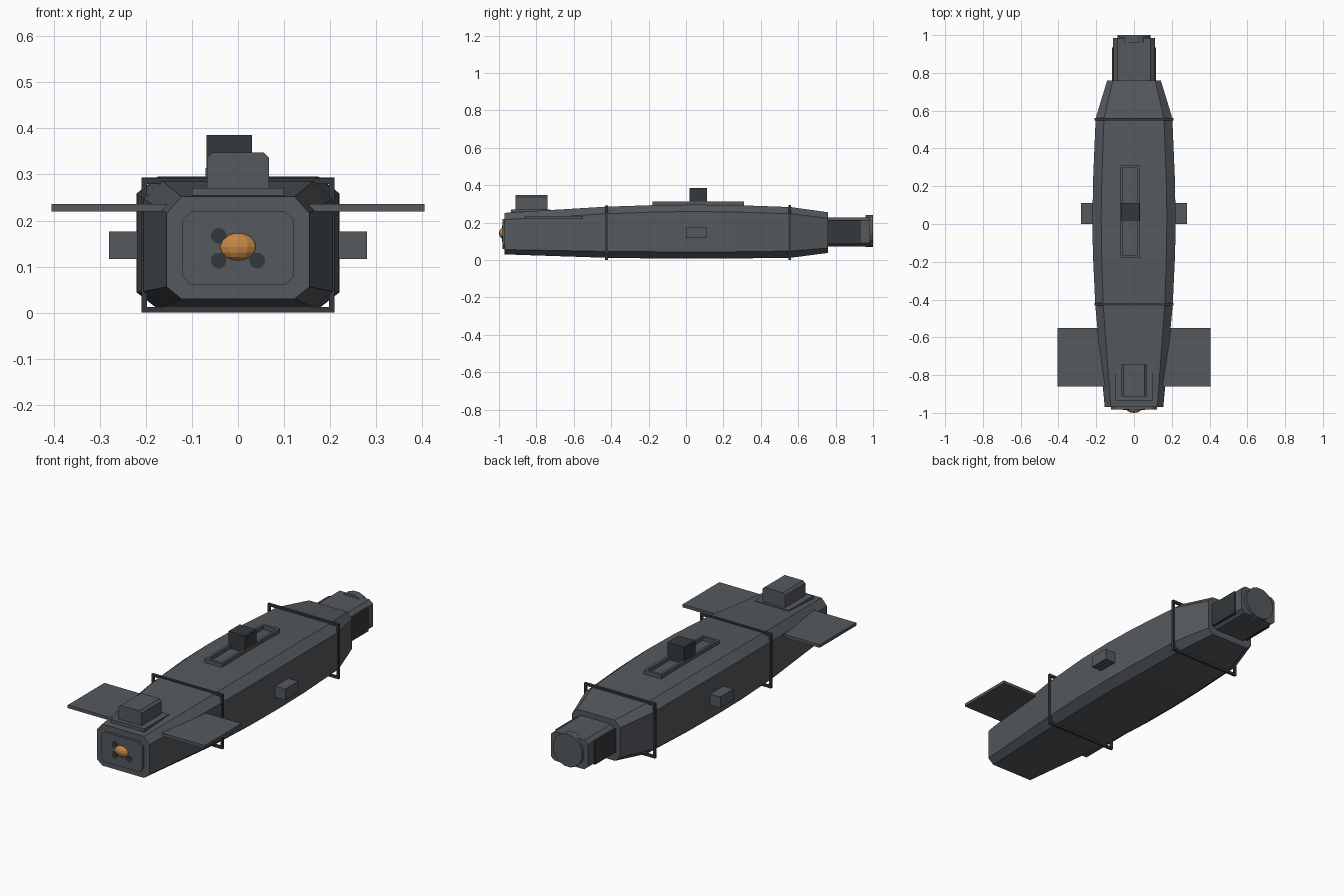
import bpy
import bmesh
import math

if "Cube" in bpy.data.objects:
    bpy.data.objects.remove(bpy.data.objects["Cube"])


def material(name, rgb):
    m = bpy.data.materials.new(name)
    m.diffuse_color = (*rgb, 1)
    m.use_nodes = True
    m.node_tree.nodes["Principled BSDF"].inputs["Base Color"].default_value = m.diffuse_color
    return m


HULL = material("hull_grey", (0.09, 0.10, 0.11))
DARK = material("dark_grey", (0.035, 0.04, 0.043))
ORANGE = material("orange", (0.55, 0.24, 0.06))


def finish(name, bm, mat):
    bmesh.ops.recalc_face_normals(bm, faces=bm.faces)
    me = bpy.data.meshes.new(name)
    bm.to_mesh(me)
    bm.free()
    me.materials.append(mat)
    ob = bpy.data.objects.new(name, me)
    bpy.context.collection.objects.link(ob)
    return ob


def octagon(w, z0, z1, cx, ct, cb):
    """Chamfered rectangle in x, z: cx wide chamfers, ct / cb high at top / bottom."""
    half = [(w - cx, z0), (w, z0 + cb), (w, z1 - ct), (w - cx, z1)]
    return half + [(-x, z) for x, z in reversed(half)]


def loft(name, sections, mat=HULL):
    """Skin a list of (y, [(x, z), ...]) sections and cap both ends."""
    bm = bmesh.new()
    rings = [[bm.verts.new((x, y, z)) for x, z in pts] for y, pts in sections]
    n = len(rings[0])
    for a, b in zip(rings, rings[1:]):
        for i in range(n):
            j = (i + 1) % n
            bm.faces.new((a[i], a[j], b[j], b[i]))
    bm.faces.new(rings[0])
    bm.faces.new(rings[-1])
    return finish(name, bm, mat)


def prism(name, pts, y0, y1, mat=HULL):
    return loft(name, [(y0, pts), (y1, pts)], mat)


def box(name, x0, x1, y0, y1, z0, z1, mat=HULL):
    return prism(name, [(x0, z0), (x1, z0), (x1, z1), (x0, z1)], y0, y1, mat)


def disc(name, x, z, r, y0, y1, sides, mat=HULL):
    pts = [(x + r * math.cos(math.tau * (i + .5) / sides),
            z + r * math.sin(math.tau * (i + .5) / sides)) for i in range(sides)]
    return prism(name, pts, y0, y1, mat)


def frame(name, outer, inner, depth, to_xyz, mat):
    """Rectangular ring: outer / inner are (u0, u1, v0, v1), depth is (d0, d1)."""
    bm = bmesh.new()
    rings = []
    for d, (u0, u1, v0, v1) in ((depth[0], outer), (depth[1], outer),
                                (depth[1], inner), (depth[0], inner)):
        rings.append([bm.verts.new(to_xyz(u, v, d))
                      for u, v in ((u0, v0), (u1, v0), (u1, v1), (u0, v1))])
    for k in range(4):
        a, b = rings[k], rings[(k + 1) % 4]
        for i in range(4):
            j = (i + 1) % 4
            bm.faces.new((a[i], a[j], b[j], b[i]))
    return finish(name, bm, mat)


# Main hull: y, half width, bottom, top, chamfer width, top / bottom chamfer height
hull = [(-0.97, 0.155, 0.030, 0.252, 0.032, 0.036, 0.026),
        (-0.43, 0.205, 0.012, 0.285, 0.042, 0.038, 0.034),
        (-0.15, 0.218, 0.008, 0.294, 0.046, 0.037, 0.036),
        (0.05, 0.220, 0.008, 0.296, 0.046, 0.037, 0.036),
        (0.25, 0.216, 0.008, 0.294, 0.046, 0.037, 0.036),
        (0.56, 0.203, 0.012, 0.283, 0.044, 0.036, 0.036),
        (0.76, 0.142, 0.038, 0.255, 0.030, 0.032, 0.026)]
loft("hull", [(y, octagon(*s)) for y, *s in hull])

# Nose plate, lamp and ports
prism("nose_plate", octagon(0.122, 0.06, 0.22, 0.02, 0.02, 0.02), -0.982, -0.96)
for i, (x, z) in enumerate(((-0.042, 0.167), (-0.042, 0.113), (0.042, 0.113))):
    disc(f"nose_port_{i}", x, z, 0.017, -0.985, -0.97, 16, DARK)
bm = bmesh.new()
bmesh.ops.create_uvsphere(bm, u_segments=12, v_segments=8, radius=1)
for v in bm.verts:
    v.co = (v.co.x * 0.042, -0.975 + v.co.y * 0.025, 0.143 + v.co.z * 0.031)
finish("nose_lamp", bm, ORANGE)

# Bow planes and side lugs, mirrored
for side, s in (("left", -1), ("right", 1)):
    a, b = sorted((s * 0.13, s * 0.405))
    box(f"bow_plane_{side}", a, b, -0.86, -0.55, 0.220, 0.236)
    a, b = sorted((s * 0.20, s * 0.28))
    box(f"side_lug_{side}", a, b, 0.0, 0.11, 0.117, 0.176)

# Bow housing on its base plate
box("housing_base", -0.1, 0.1, -0.935, -0.725, 0.24, 0.271)
prism("bow_housing", [(-0.067, 0.26), (0.067, 0.26), (0.067, 0.337), (0.055, 0.348),
                      (-0.055, 0.348), (-0.067, 0.337)], -0.912, -0.74)

# Deck rail frame and the block standing in it
frame("deck_rail", (-0.071, 0.031, -0.18, 0.31), (-0.057, 0.017, -0.166, 0.296),
      (0.285, 0.314), lambda u, v, d: (u, v, d), HULL)
box("deck_block", -0.068, 0.03, 0.018, 0.112, 0.285, 0.386, DARK)

# Straps around the hull
for name, y, top in (("front_strap", -0.425, 0.291), ("rear_strap", 0.555, 0.293)):
    frame(name, (-0.21, 0.21, 0.0, top), (-0.198, 0.198, 0.012, top - 0.012),
          (y - 0.007, y + 0.007), lambda u, v, d: (u, d, v), DARK)

# Tail tube, side panels and end disc
prism("tail_tube", octagon(0.11, 0.072, 0.228, 0.022, 0.018, 0.018), 0.74, 0.985)
for side, s in (("left", -1), ("right", 1)):
    a, b = sorted((s * 0.10, s * 0.117))
    box(f"tail_panel_{side}", a, b, 0.75, 0.935, 0.085, 0.212, DARK)
disc("tail_disc", 0, 0.155, 0.088, 0.96, 1.0, 16)
